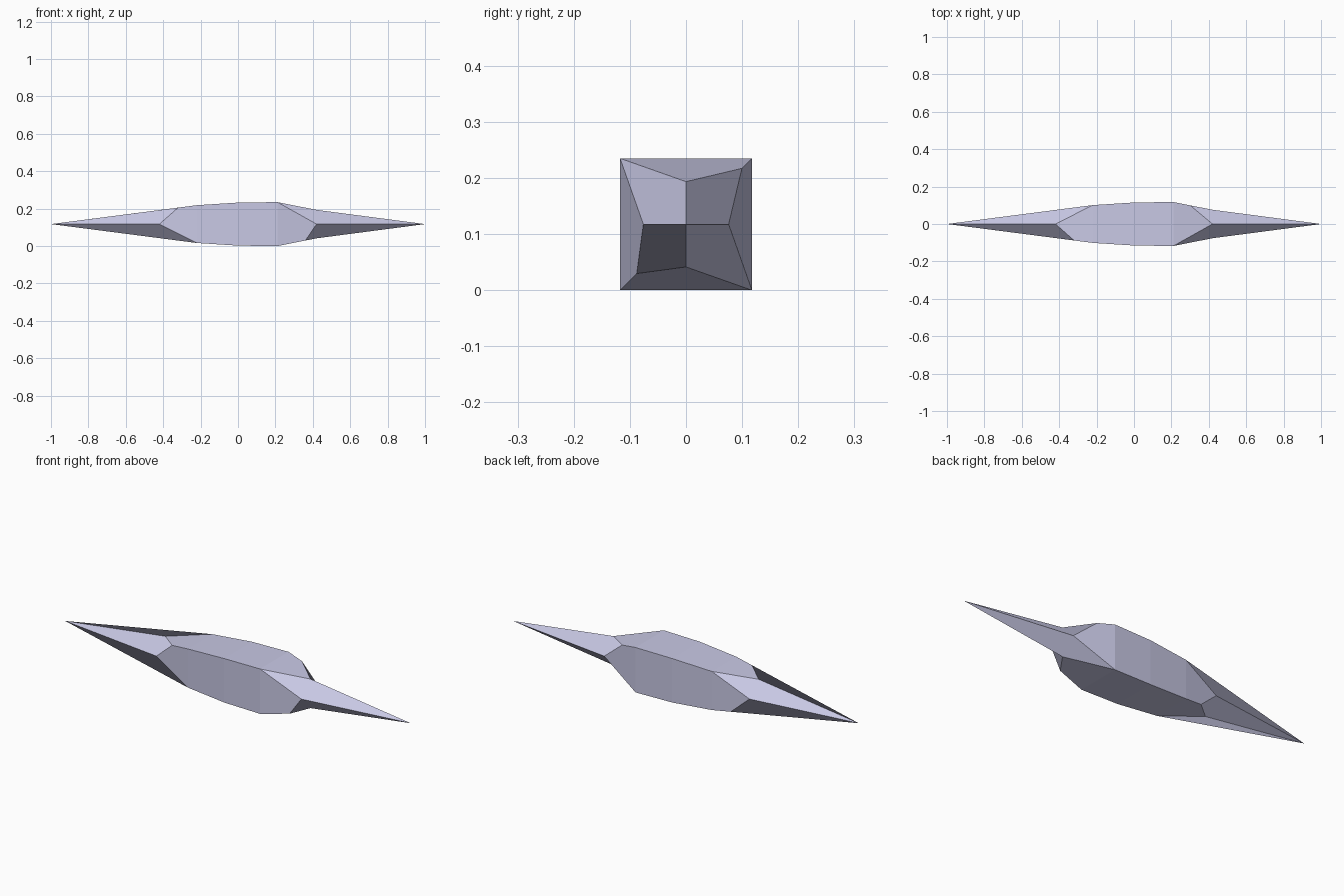
import bpy, bmesh
from math import cos, sin, pi

cube = bpy.data.objects.get("Cube")
if cube:
    bpy.data.objects.remove(cube)

HALF = 0.1175                       # half thickness, also height of the axis
STATIONS = (-0.22, 0.0, 0.21)       # cross-sections of the barrel
PROFILE = ((-0.42, 0.075), (-0.22, 0.101), (0.0, 0.115), (0.21, HALF), (0.42, 0.076))
# Start and end of each long edge: top front, top back, bottom back, bottom front
EDGES = ((-0.32, 0.21), (-0.22, 0.30), (-0.32, 0.21), (-0.22, 0.36))


def half_width(x):
    """Distance of the four long panels from the axis."""
    for (x0, h0), (x1, h1) in zip(PROFILE, PROFILE[1:]):
        if x <= x1:
            return h0 + (h1 - h0) * (x - x0) / (x1 - x0)


bm = bmesh.new()


def point(x, angle, radius):
    return bm.verts.new((x, radius * cos(angle), HALF + radius * sin(angle)))


# Long edges of the square barrel
corners = []
for i, (start, end) in enumerate(EDGES):
    angle = pi * 0.75 - i * pi / 2
    xs = sorted({start, end, *STATIONS})
    corners.append([(x, point(x, angle, half_width(x) * 2 ** 0.5)) for x in xs])

# Spike tips, and the middle point at each end of every panel
tips = {s: bm.verts.new((s, 0, HALF)) for s in (-1, 1)}
mids = {s: [point(0.42 * s, pi / 2 - i * pi / 2, half_width(0.42 * s)) for i in range(4)]
        for s in (-1, 1)}

for i in range(4):
    a, b = corners[i], corners[(i + 1) % 4]
    da, db = dict(a), dict(b)
    # Barrel panels
    for x0, x1 in zip(STATIONS, STATIONS[1:]):
        bm.faces.new((da[x0], da[x1], db[x1], db[x0]))
    # Pointed panel ends
    left_a = [v for x, v in a if x <= STATIONS[0]]
    left_b = [v for x, v in b if x <= STATIONS[0]]
    bm.faces.new([mids[-1][i]] + left_a + left_b[::-1])
    right_a = [v for x, v in a if x >= STATIONS[-1]]
    right_b = [v for x, v in b if x >= STATIONS[-1]]
    bm.faces.new(right_a + [mids[1][i]] + right_b[::-1])
    # Spike facets, split from the tip to the barrel corner
    bm.faces.new((tips[-1], mids[-1][i - 1], a[0][1], mids[-1][i]))
    bm.faces.new((tips[1], mids[1][i], a[-1][1], mids[1][i - 1]))

bmesh.ops.recalc_face_normals(bm, faces=bm.faces)
mesh = bpy.data.meshes.new("crystal_shard")
bm.to_mesh(mesh)
bm.free()

mat = bpy.data.materials.new("pale lavender")
mat.use_nodes = True
colour = (0.58, 0.58, 0.78, 1)
mat.diffuse_color = colour
mat.node_tree.nodes["Principled BSDF"].inputs["Base Color"].default_value = colour
mesh.materials.append(mat)
shard = bpy.data.objects.new("crystal_shard", mesh)
bpy.context.collection.objects.link(shard)
